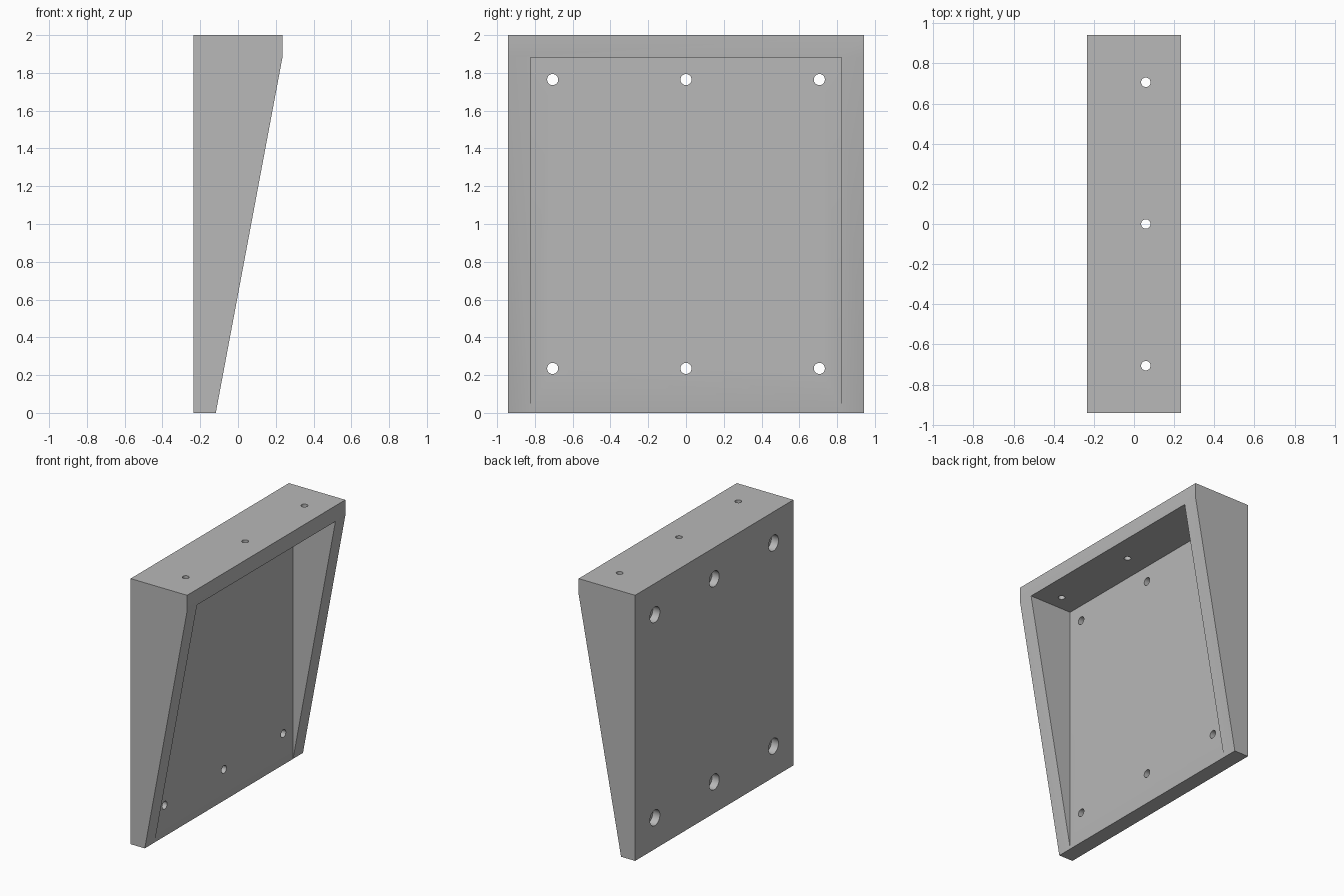
import bpy
import bmesh
from math import radians
from mathutils import Matrix, Vector

cube = bpy.data.objects.get("Cube")
if cube:
    bpy.data.objects.remove(cube, do_unlink=True)

UNIT = 2 / 17          # the wall thickness; the part is 4 x 16 x 17 of these

grey = bpy.data.materials.new("plain grey")
grey.use_nodes = True
grey.diffuse_color = (0.48, 0.48, 0.48, 1)
grey.node_tree.nodes["Principled BSDF"].inputs["Base Color"].default_value = grey.diffuse_color


def add_object(name, bm):
    bmesh.ops.recalc_face_normals(bm, faces=bm.faces)
    mesh = bpy.data.meshes.new(name)
    bm.to_mesh(mesh)
    bm.free()
    mesh.materials.append(grey)
    obj = bpy.data.objects.new(name, mesh)
    bpy.context.collection.objects.link(obj)
    return obj


def prism(name, profile, half_width):
    """Extrude an x-z profile along y."""
    bm = bmesh.new()
    face = bm.faces.new([bm.verts.new((x, -half_width, z)) for x, z in profile])
    side = bmesh.ops.extrude_face_region(bm, geom=[face])["geom"]
    moved = [v for v in side if isinstance(v, bmesh.types.BMVert)]
    bmesh.ops.translate(bm, verts=moved, vec=(0, 2 * half_width, 0))
    return add_object(name, bm)


def drill(name, centre, radius, length, along_x):
    bm = bmesh.new()
    turn = Matrix.Rotation(radians(90), 4, "Y") if along_x else Matrix()
    bmesh.ops.create_cone(bm, cap_ends=True, segments=32, radius1=radius,
                          radius2=radius, depth=length,
                          matrix=Matrix.Translation(Vector(centre)) @ turn)
    return add_object(name, bm)


# Wedge-shaped housing
housing = prism("wedge_housing", [(-2, 0), (-1, 0), (2, 16), (2, 17), (-2, 17)], 8)

# Open cavity between the side walls, below the top wall
cutters = [prism("cavity_cutter", [(-0.99, -1), (3, -1), (3, 16), (-0.99, 16)], 7)]

for y in (-6, 0, 6):
    # Screw holes through the back panel, with wider recesses behind
    for z in (2, 15):
        cutters.append(drill("recess_cutter", (-2.25, y, z), 0.5, 1.5, True))
        cutters.append(drill("screw_hole_cutter", (-1.5, y, z), 0.25, 3, True))
    # Small holes through the top wall
    cutters.append(drill("top_hole_cutter", (0.5, y, 16.5), 0.2, 3, False))

for cutter in cutters:
    cutter.hide_render = True
    cut = housing.modifiers.new(cutter.name, "BOOLEAN")
    cut.operation = "DIFFERENCE"
    cut.solver = "EXACT"
    cut.object = cutter

# Bake the cuts, drop the cutters and scale to size
graph = bpy.context.evaluated_depsgraph_get()
result = bpy.data.meshes.new_from_object(housing.evaluated_get(graph))
housing.modifiers.clear()
housing.data = result
for cutter in cutters:
    bpy.data.objects.remove(cutter, do_unlink=True)
result.transform(Matrix.Scale(UNIT, 4))

# Smooth hole walls, crisp edges
bpy.ops.object.select_all(action="DESELECT")
housing.select_set(True)
bpy.context.view_layer.objects.active = housing
bpy.ops.object.shade_smooth_by_angle(angle=radians(30))
